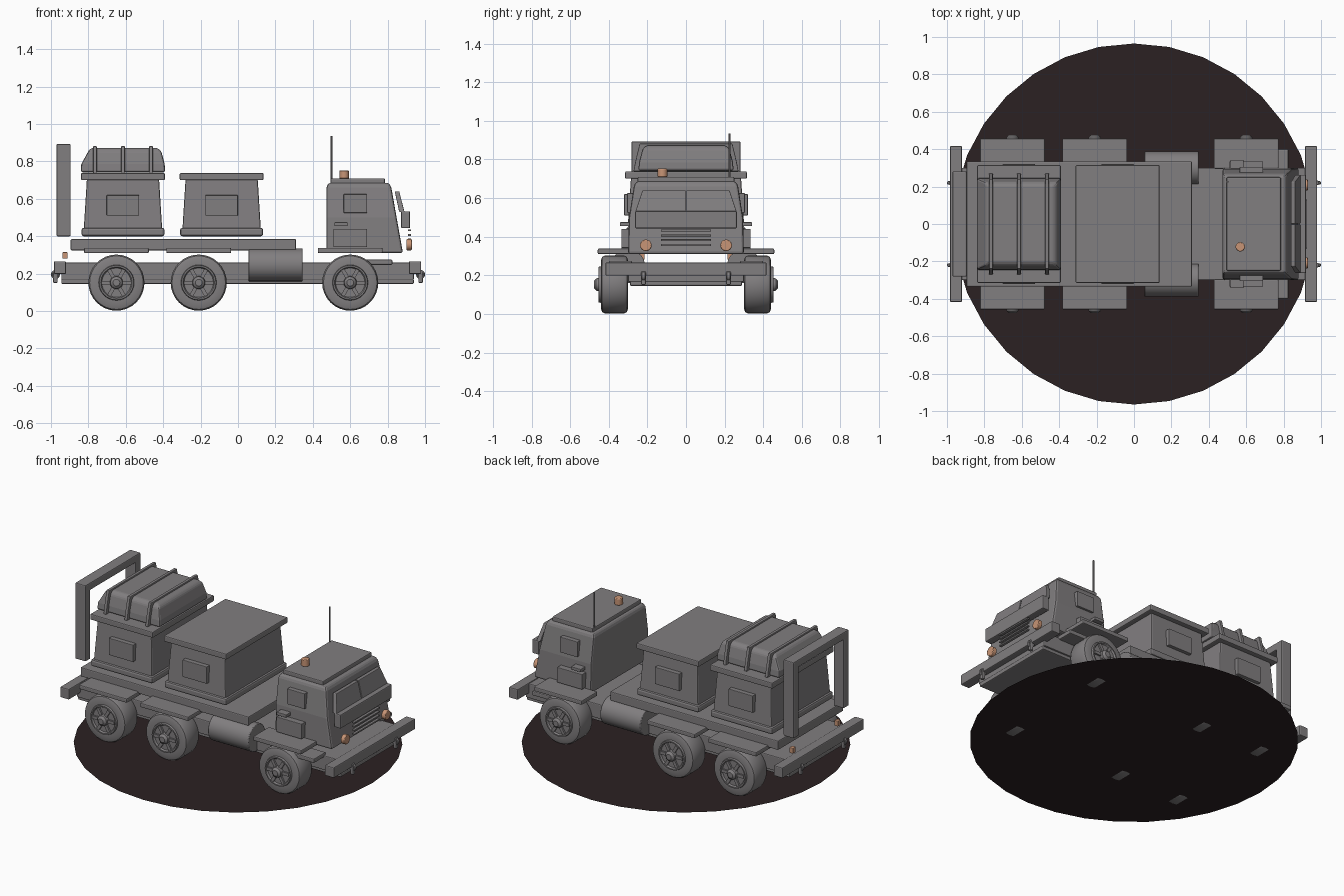
import bpy, bmesh, math
from mathutils import Matrix

if "Cube" in bpy.data.objects:
    bpy.data.objects.remove(bpy.data.objects["Cube"])


def material(name, rgb):
    m = bpy.data.materials.new(name)
    m.diffuse_color = (*rgb, 1)
    m.use_nodes = True
    m.node_tree.nodes["Principled BSDF"].inputs["Base Color"].default_value = m.diffuse_color
    return m


GREY = material("body grey", (0.22, 0.21, 0.215))
DARK = material("dark earth", (0.024, 0.015, 0.016))
AMBER = material("amber lamp", (0.58, 0.30, 0.18))


def finish(name, bm, mat=GREY, bevel=0.0, smooth=False):
    bmesh.ops.recalc_face_normals(bm, faces=bm.faces[:])
    me = bpy.data.meshes.new(name)
    bm.to_mesh(me)
    bm.free()
    me.materials.append(mat)
    ob = bpy.data.objects.new(name, me)
    bpy.context.collection.objects.link(ob)
    if bevel:
        mod = ob.modifiers.new("bevel", 'BEVEL')
        mod.width, mod.segments = bevel, 2
        mod.limit_method = 'ANGLE'
    if smooth:
        bpy.context.view_layer.objects.active = ob
        ob.select_set(True)
        bpy.ops.object.shade_smooth_by_angle(angle=math.radians(35))
        ob.select_set(False)
    return ob


def loft(name, rings, mat=GREY, bevel=0.008):
    """Stack of rectangles: (z, x0, x1, y0, y1)."""
    bm = bmesh.new()
    prev = None
    for z, x0, x1, y0, y1 in rings:
        cur = [bm.verts.new(p) for p in ((x0, y0, z), (x1, y0, z), (x1, y1, z), (x0, y1, z))]
        if prev:
            for i in range(4):
                j = (i + 1) % 4
                bm.faces.new((prev[i], prev[j], cur[j], cur[i]))
        else:
            bm.faces.new(cur[::-1])
        prev = cur
    bm.faces.new(prev)
    return finish(name, bm, mat, bevel)


def box(name, x, y, z, mat=GREY, bevel=0.006):
    return loft(name, [(z[0], *x, *y), (z[1], *x, *y)], mat, bevel)


def pair(name, x, y, z, mat=GREY, bevel=0.006):
    for side, s in (("left", 1), ("right", -1)):
        box(f"{name}_{side}", x, sorted((s * y[0], s * y[1])), z, mat, bevel)


def cylinder(name, c, r, depth, axis='Z', mat=GREY, seg=24, bevel=0.0):
    bm = bmesh.new()
    rot = {'Z': Matrix(), 'X': Matrix.Rotation(math.pi / 2, 4, 'Y'),
           'Y': Matrix.Rotation(math.pi / 2, 4, 'X')}[axis]
    bmesh.ops.create_cone(bm, cap_ends=True, segments=seg, radius1=r, radius2=r,
                          depth=depth, matrix=Matrix.Translation(c) @ rot)
    return finish(name, bm, mat, bevel, True)


# ground disc
bm = bmesh.new()
bmesh.ops.create_circle(bm, cap_ends=True, segments=32, radius=0.965,
                        matrix=Matrix.Translation((0, 0, 0.005)))
finish("ground_disc", bm, DARK)

# chassis, bed and bumpers
box("chassis", (-0.945, 0.94), (-0.30, 0.30), (0.165, 0.26))
box("chassis_skid_plate", (-0.945, 0.94), (-0.29, 0.29), (0.145, 0.172))
box("cargo_bed", (-0.895, 0.31), (-0.335, 0.335), (0.325, 0.385))
box("front_bumper", (0.914, 0.979), (-0.417, 0.417), (0.198, 0.266))
box("rear_bumper", (-0.984, -0.92), (-0.417, 0.417), (0.198, 0.266))

# tow rings on both bumpers
TOW = [(x, y) for x in (0.976, -0.976) for y in (0.22, -0.22)]
for n, (x, y) in enumerate(TOW):
    bm = bmesh.new()
    rings = []
    for i in range(16):
        a = 2 * math.pi * i / 16
        ring = []
        for j in range(8):
            b = 2 * math.pi * j / 8
            r = 0.017 + 0.007 * math.cos(b)
            ring.append(bm.verts.new((x + r * math.cos(a), y + 0.01 * math.sin(b),
                                      0.195 + r * math.sin(a))))
        rings.append(ring)
    for i in range(16):
        p, q = rings[i], rings[(i + 1) % 16]
        for j in range(8):
            bm.faces.new((p[j], q[j], q[(j + 1) % 8], p[(j + 1) % 8]))
    finish(f"tow_ring_{n}", bm, smooth=True)
    box(f"tow_lug_{n}", (x - 0.012, x + 0.012), (y - 0.012, y + 0.012), (0.15, 0.22))

# wheels: revolved tyre and rim profile (radius, distance from centre line)
PROFILE = [(0.0, 0.30), (0.125, 0.30), (0.143, 0.306), (0.15, 0.32), (0.15, 0.42),
           (0.143, 0.434), (0.125, 0.44), (0.095, 0.44), (0.092, 0.452), (0.084, 0.452),
           (0.078, 0.442), (0.035, 0.442), (0.032, 0.465), (0.018, 0.477), (0.0, 0.477)]
WHEEL_X = (0.60, -0.21, -0.65)
WZ = 0.152
for n, wx in enumerate(WHEEL_X):
    for side, s in (("left", 1), ("right", -1)):
        bm = bmesh.new()
        vs = [bm.verts.new((wx + r, s * y, WZ)) for r, y in PROFILE]
        es = [bm.edges.new(e) for e in zip(vs, vs[1:])]
        bmesh.ops.spin(bm, geom=vs + es, cent=(wx, 0, WZ), axis=(0, 1, 0),
                       angle=2 * math.pi, steps=32)
        bmesh.ops.remove_doubles(bm, verts=bm.verts[:], dist=0.0005)
        finish(f"wheel_{n}_{side}", bm, smooth=True)
        # wheel spokes bolted round the hub
        bm = bmesh.new()
        for k in range(6):
            m = (Matrix.Translation((wx, s * 0.446, WZ))
                 @ Matrix.Rotation(k * math.pi / 3, 4, 'Y')
                 @ Matrix.Translation((0.055, 0, 0)) @ Matrix.Diagonal((0.05, 0.014, 0.02, 1)))
            bmesh.ops.create_cube(bm, size=1, matrix=m)
        finish(f"wheel_spokes_{n}_{side}", bm)
    pair(f"fender_{n}", (wx - 0.173, wx + 0.173), (0.295, 0.457), (0.31, 0.338))

# fuel tanks and cab steps
for side, s in (("left", 1), ("right", -1)):
    cylinder(f"fuel_tank_{side}", (0.20, s * 0.30, 0.247), 0.088, 0.29, 'X', seg=32, bevel=0.005)
pair("cab_step", (0.67, 0.825), (0.28, 0.40), (0.247, 0.275))

# cargo boxes with base, tapered body, lid and side panel
for label, c in (("rear", -0.615), ("middle", -0.0875)):
    box(f"{label}_box_base", (c - 0.222, c + 0.222), (-0.315, 0.315), (0.40, 0.445), bevel=0.012)
    loft(f"{label}_box_body", [(0.43, c - 0.21, c + 0.21, -0.303, 0.303),
                               (0.705, c - 0.193, c + 0.193, -0.285, 0.285)])
    box(f"{label}_box_lid", (c - 0.224, c + 0.224), (-0.315, 0.315), (0.70, 0.738))
    pair(f"{label}_box_panel", (c - 0.087, c + 0.087), (0.285, 0.32), (0.51, 0.62), bevel=0.003)

# strapped bundle on the rear box
loft("bundle", [(0.742, -0.84, -0.39, -0.247, 0.247), (0.785, -0.838, -0.392, -0.243, 0.243),
                (0.855, -0.80, -0.41, -0.225, 0.225), (0.872, -0.785, -0.43, -0.205, 0.205)],
     bevel=0.01)
for n, x in enumerate((-0.765, -0.615, -0.465)):
    loft(f"bundle_strap_{n}", [(0.738, x - 0.01, x + 0.01, -0.272, 0.272),
                               (0.79, x - 0.01, x + 0.01, -0.262, 0.262),
                               (0.882, x - 0.01, x + 0.01, -0.24, 0.24)], bevel=0.004)

# rear roll frame
pair("roll_frame_post", (-0.97, -0.895), (0.23, 0.282), (0.40, 0.88))
box("roll_frame_bar", (-0.97, -0.895), (-0.282, 0.282), (0.845, 0.893))

# cab shell and roof
loft("cab", [(0.31, 0.473, 0.882, -0.30, 0.30), (0.50, 0.473, 0.848, -0.295, 0.295),
             (0.66, 0.473, 0.82, -0.27, 0.27), (0.685, 0.482, 0.808, -0.26, 0.26)], bevel=0.012)
box("cab_roof", (0.495, 0.785), (-0.25, 0.25), (0.68, 0.71))
pair("cab_side_window", (0.565, 0.69), (0.27, 0.305), (0.525, 0.625), bevel=0.003)
pair("cab_door_panel", (0.51, 0.69), (0.29, 0.335), (0.342, 0.44), bevel=0.003)
pair("cab_door_handle", (0.515, 0.585), (0.29, 0.342), (0.455, 0.475), bevel=0.003)

# windscreen panes, armoured visor and grille
for side, s in (("left", 1), ("right", -1)):
    ys = sorted((0.003 * s, 0.262 * s))
    yt = sorted((0.003 * s, 0.225 * s))
    loft(f"windscreen_{side}", [(0.53, 0.862, 0.89, *ys), (0.64, 0.838, 0.862, *yt)], bevel=0.003)
box("front_visor", (0.872, 0.92), (-0.263, 0.263), (0.443, 0.533))
for n in range(4):
    z = 0.432 - 0.025 * n
    box(f"grille_bar_{n}", (0.908, 0.926), (-0.13, 0.13), (z - 0.005, z + 0.005), bevel=0.002)

# lamps, beacon and aerial
for side, s in (("left", 1), ("right", -1)):
    cylinder(f"headlight_{side}", (0.915, s * 0.208, 0.355), 0.03, 0.028, 'X', AMBER, 20, 0.004)
pair("tail_light", (-0.938, -0.912), (0.215, 0.245), (0.28, 0.315), AMBER, 0.003)
cylinder("roof_beacon", (0.568, -0.122, 0.73), 0.025, 0.044, 'Z', AMBER, 20, 0.004)
cylinder("aerial", (0.50, 0.225, 0.82), 0.006, 0.23, 'Z', seg=10)
